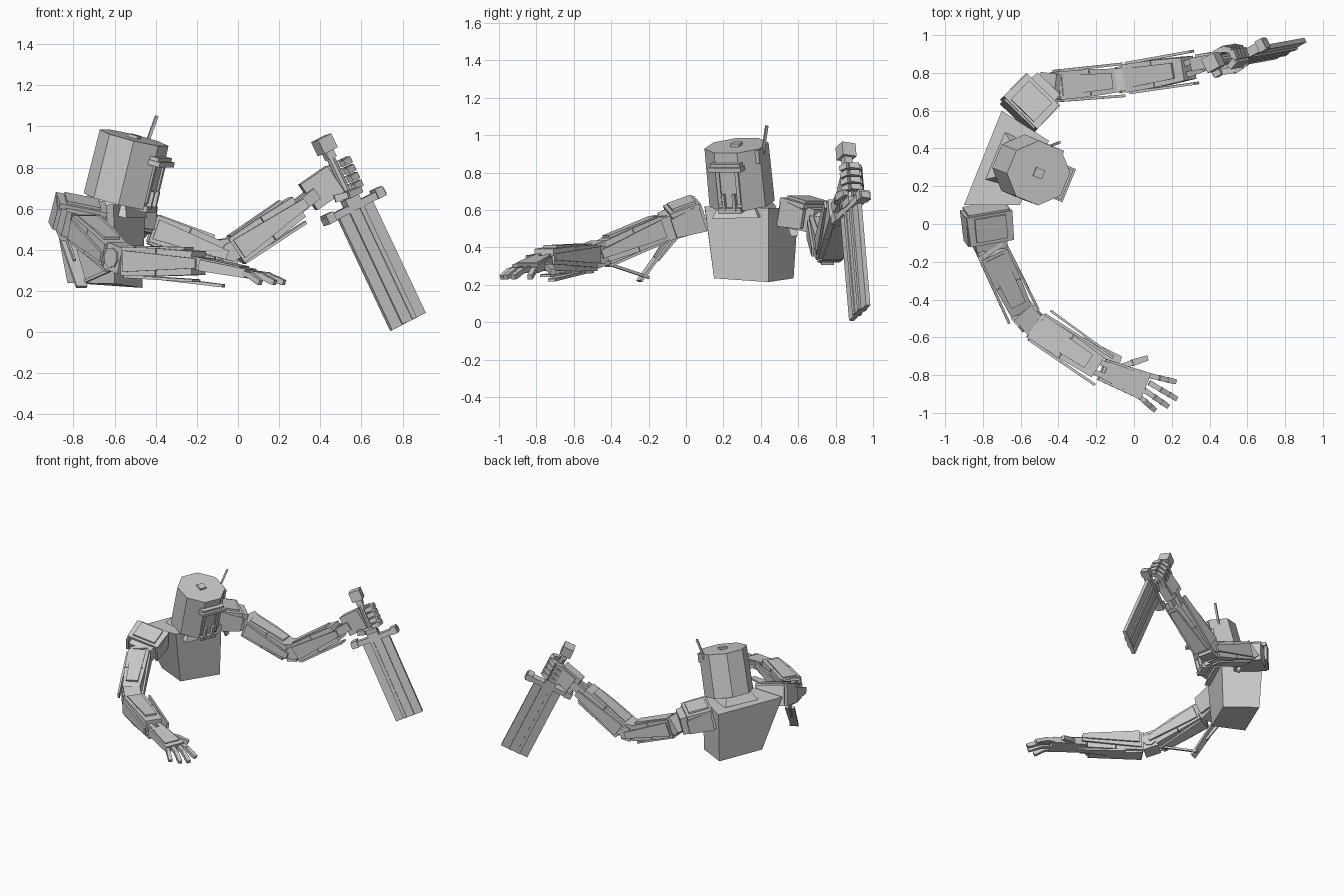
import bpy, bmesh, math
from mathutils import Vector, Matrix

if "Cube" in bpy.data.objects:
    bpy.data.objects.remove(bpy.data.objects["Cube"])

def V(*a): return Vector(a)

def frame(p0, p1, up=(0, 0, 1)):
    """Matrix at p0: local z runs to p1, local y leans towards up."""
    z = (Vector(p1) - Vector(p0)).normalized()
    y = (Vector(up) - z * Vector(up).dot(z)).normalized()
    m = Matrix((y.cross(z), y, z)).transposed().to_4x4()
    m.translation = Vector(p0)
    return m

def finish(name, bm):
    bmesh.ops.recalc_face_normals(bm, faces=bm.faces)
    me = bpy.data.meshes.new(name)
    bm.to_mesh(me)
    bm.free()
    ob = bpy.data.objects.new(name, me)
    bpy.context.collection.objects.link(ob)
    return ob

def box(name, m, c, size, taper=(1, 1)):
    """Box centred at c in frame m, its far z end scaled by taper."""
    bm = bmesh.new()
    bmesh.ops.create_cube(bm, size=1)
    for v in bm.verts:
        t = taper if v.co.z > 0 else (1, 1)
        v.co = m @ (Vector(c) + V(v.co.x * size[0] * t[0], v.co.y * size[1] * t[1], v.co.z * size[2]))
    return finish(name, bm)

def beam(name, p0, p1, w, h, taper=(1, 1), up=(0, 0, 1)):
    d = (Vector(p1) - Vector(p0)).length
    return box(name, frame(p0, p1, up), (0, 0, d / 2), (w, h, d), taper)

def prism(name, m, c, r0, r1, depth, n, turn=0):
    bm = bmesh.new()
    bmesh.ops.create_cone(bm, cap_ends=True, segments=n, radius1=r0, radius2=r1, depth=depth,
                          matrix=m @ Matrix.Translation(c) @ Matrix.Rotation(turn, 4, 'Z'))
    return finish(name, bm)

def chain(name, pts, w, up=(0, 0, 1)):
    for i in range(len(pts) - 1):
        beam(f"{name}_joint_{i}", pts[i], pts[i + 1], w, w, (0.85, 0.85), up)

# torso: tapered block, wider at the back and top
bm = bmesh.new()
top = [bm.verts.new(p) for p in ((-.90, .10, .61), (-.605, .10, .62), (-.45, .44, .61), (-.70, .60, .61))]
bot = [bm.verts.new(p) for p in ((-.83, .25, .24), (-.60, .15, .235), (-.465, .44, .215), (-.69, .575, .235))]
bm.faces.new(top)
bm.faces.new(bot)
for i in range(4):
    j = (i + 1) % 4
    bm.faces.new((top[i], top[j], bot[j], bot[i]))
finish("torso", bm)

# neck and collar
face_dir = V(.92, -.38, 0)
body = frame((-.61, .31, .60), (-.59, .30, .70), face_dir)
prism("collar", body, (0, 0, .025), .19, .13, .08, 4, math.pi / 4)
prism("neck", body, (0, 0, .07), .10, .10, .08, 8)

# head with visor, face plates, top knob and antenna
hm = frame((-.58, .30, .635), (-.505, .27, .945), face_dir)
prism("head", hm, (0, 0, .16), .175, .172, .32, 8, math.pi / 8)
box("head_knob", hm, (0, 0, .325), (.05, .05, .02))
box("visor", hm, (0, .17, .235), (.19, .06, .025))
box("brow", hm, (0, .155, .255), (.17, .06, .02))
for s in (-1, 1):
    box("cheek_plate", hm, (s * .055, .155, .13), (.02, .03, .19))
    box("mouth_vent", hm, (s * .03, .17, .05), (.015, .03, .09))
box("chin", hm, (0, .15, .005), (.13, .06, .03))
box("antenna_base", hm, (-.15, .07, .28), (.02, .03, .07))
beam("antenna", (-.45, .41, .90), (-.395, .432, 1.05), .014, .014)

def arm(side, sh0, sh1, up0, up1, fo0, fo1, wrist, roll):
    # shoulder block and its cap plates
    d = (Vector(sh1) - Vector(sh0)).length
    m = frame(sh0, sh1, roll)
    beam(side + "_shoulder", sh0, sh1, .22, .15, (.75, .85), roll)
    box(side + "_shoulder_cap", m, (0, .07, d * .42), (.25, .025, d * .75), (.95, 1))
    box(side + "_shoulder_top_plate", m, (0, .088, d * .4), (.17, .015, d * .6))
    for s in (-1, 1):
        box(side + "_shoulder_side", m, (s * .115, 0, d * .45), (.02, .15, d * .75), (1, .7))
    beam(side + "_shoulder_joint", sh1, up0, .13, .13)
    # upper arm and forearm: two core segments with plates on four sides
    for part, a, b, w, h in (("upper_arm", up0, up1, .15, .135), ("forearm", fo0, fo1, .15, .14)):
        m = frame(a, b)
        d = (Vector(b) - Vector(a)).length
        box(f"{side}_{part}_rear", m, (0, 0, d * .25), (w, h, d * .49), (.97, .97))
        box(f"{side}_{part}_fore", m, (0, 0, d * .75), (w * .97, h * .97, d * .49), (.85, .85))
        for s in (-1, 1):
            box(f"{side}_{part}_side_plate", m @ Matrix.Rotation(s * .015, 4, 'Y'),
                (s * (w / 2 + .004), 0, d * .57), (.014, h * .75, d * 1.05), (1, .45))
        box(f"{side}_{part}_top_plate", m, (0, h / 2 - .001, d * .45), (w * .7, .014, d * .8), (.8, 1))
        box(f"{side}_{part}_bottom_plate", m @ Matrix.Rotation(.03, 4, 'X'),
            (0, -h / 2 - .004, d * .5), (w * .75, .014, d * .95), (.6, 1))
    # elbow
    beam(side + "_elbow", up1, fo0, .12, .13)
    m = frame(up1, fo0)
    c = m @ Matrix.Rotation(math.pi / 2, 4, 'Y')
    prism(side + "_elbow_pivot", c, (-.05, 0, 0), .05, .05, .14, 8)
    # wrist struts
    m = frame(fo1, wrist)
    d = (Vector(wrist) - Vector(fo1)).length
    for s in (-1, 1):
        box(side + "_wrist_strut", m, (s * .03, 0, d / 2), (.03, .06, d + .03))

arm("right", (-.785, .085, .585), (-.765, -.12, .51), (-.75, -.14, .505), (-.60, -.455, .375),
    (-.53, -.535, .345), (-.19, -.76, .335), (-.14, -.78, .325), (.2, 0, 1))
arm("left", (-.62, .57, .59), (-.46, .735, .54), (-.42, .73, .505), (-.09, .76, .385),
    (-.02, .775, .395), (.29, .825, .61), (.36, .85, .665), (0, 0, 1))

# loose armour flaps hanging under the arms
beam("right_shoulder_flap", (-.83, -.09, .44), (-.76, -.25, .22), .07, .015, (.8, 1), (.3, -.7, .3))
beam("right_shoulder_back_strip", (-.885, .0, .56), (-.80, -.16, .34), .012, .08, (1, .5))
beam("right_arm_rod", (-.76, -.20, .24), (-.58, -.44, .32), .015, .015)
beam("right_forearm_fin", (-.40, -.59, .265), (-.07, -.72, .225), .10, .015, (.4, 1))
beam("right_forearm_blade", (-.44, -.46, .36), (-.11, -.70, .35), .012, .09, (1, .4))
beam("left_shoulder_flap", (-.52, .55, .60), (-.50, .58, .46), .07, .015, (.5, 1), (1, 0, 0))

# open right hand
beam("right_palm", (-.17, -.77, .325), (.06, -.86, .285), .12, .055, (1.25, .8))
beam("right_hand_back_plate", (-.15, -.775, .35), (.03, -.85, .313), .10, .015, (1.2, 1))
fingers = (((.07, -.80), (.22, -.835)), ((.08, -.84), (.225, -.925)),
           ((.055, -.88), (.18, -.965)), ((.02, -.905), (.11, -.985)))
for k, (a, b) in enumerate(fingers):
    a, b = V(*a, .285), V(*b, .24)
    chain(f"right_finger_{k}", [a, a.lerp(b, .42) + V(0, 0, .012), a.lerp(b, .72) + V(0, 0, .005), b], .03)
chain("right_thumb", [V(-.09, -.765, .31), V(-.01, -.735, .295), V(.07, -.71, .27)], .034)

# sword: x across the blade, z up the grip
guard = V(.567, .882, .60)
sw = frame(guard, guard + V(-.25, -.045, .53), V(.18, .10, .09).cross(V(-.25, -.045, .53)) * -1)
box("sword_blade", sw, (0, 0, -.305), (.205, .026, .61))
for s in (-1, 1):
    box("sword_blade_ridge", sw, (s * .03, 0, -.303), (.025, .046, .606))
    box("sword_guard_knob", sw, (s * .15, 0, .015), (.045, .065, .05))
box("sword_blade_spine", sw, (0, 0, -.303), (.04, .036, .606))
box("sword_guard", sw, (0, 0, .01), (.36, .05, .036))
box("sword_guard_collar", sw, (0, 0, .04), (.08, .06, .04))
prism("sword_grip", sw, (0, 0, .17), .022, .022, .28, 8)
box("sword_pommel_neck", sw, (0, 0, .29), (.045, .045, .04))
box("sword_pommel", sw, (0, 0, .345), (.08, .08, .075))

# left hand wrapped round the grip
beam("left_palm", (.34, .85, .655), (.47, .875, .745), .07, .15, (1, 1), sw.col[2].xyz)
beam("left_hand_back_plate", (.36, .895, .67), (.49, .915, .76), .015, .13, (1, .9), sw.col[2].xyz)
for k in range(4):
    z = .10 + k * .042
    pts = [(-.05, .05), (.03, .055), (.075, .025), (.07, -.03), (.02, -.05)]
    chain(f"left_finger_{k}", [sw @ V(x, y, z) for x, y in pts], .034, sw.col[2].xyz)
chain("left_thumb", [sw @ V(*p) for p in ((-.09, -.03, .09), (-.03, -.055, .08), (.05, -.05, .075))], .036)
